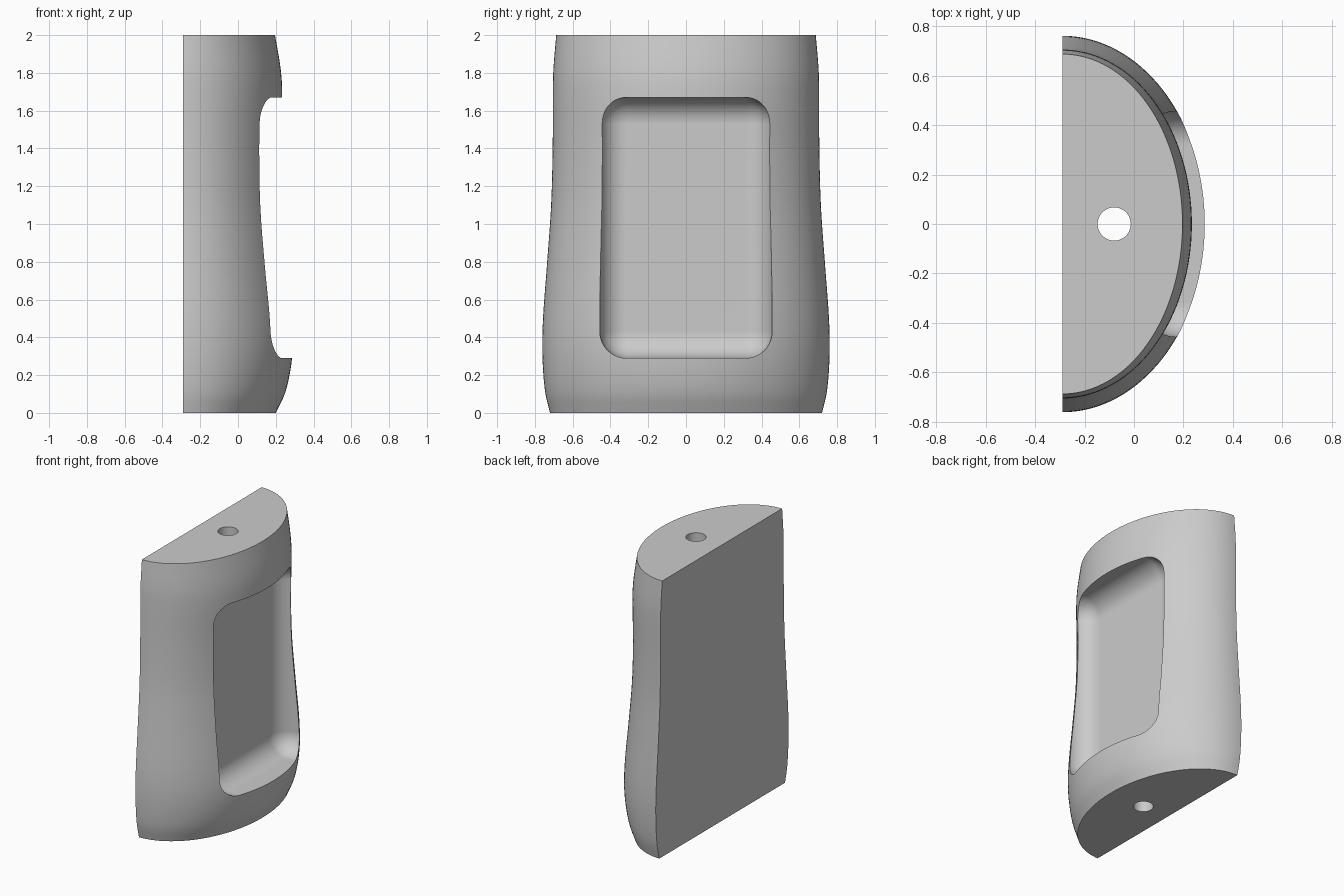
import bpy
import bmesh
from math import sin, cos, pi
from mathutils import Matrix, Vector

default = bpy.data.objects.get("Cube")
if default:
    bpy.data.objects.remove(default, do_unlink=True)

BACK = -0.29

grey = bpy.data.materials.new("plain grey")
grey.use_nodes = True
colour = (0.6, 0.6, 0.6, 1)
grey.diffuse_color = colour
grey.node_tree.nodes["Principled BSDF"].inputs["Base Color"].default_value = colour


def make_object(name, bm):
    bmesh.ops.recalc_face_normals(bm, faces=bm.faces)
    mesh = bpy.data.meshes.new(name)
    bm.to_mesh(mesh)
    bm.free()
    mesh.materials.append(grey)
    obj = bpy.data.objects.new(name, mesh)
    bpy.context.collection.objects.link(obj)
    return obj


def smooth_profile(keys, steps):
    """Catmull-Rom curve through the key points."""
    pts = [Vector(k) for k in keys]
    pts = [2 * pts[0] - pts[1]] + pts + [2 * pts[-1] - pts[-2]]
    out = []
    for a, b, c, d in zip(pts, pts[1:], pts[2:], pts[3:]):
        for i in range(steps):
            t = i / steps
            out.append(0.5 * (2 * b + (c - a) * t + (2 * a - 5 * b + 4 * c - d) * t**2
                              + (3 * b - a - 3 * c + d) * t**3))
    return out + [pts[-2]]


# Grip body: half ellipses (height, half width, front x) lofted upward
profile = [(0, 0.72, 0.2), (0.12, 0.747, 0.254), (0.3, 0.76, 0.287),
           (0.5, 0.757, 0.284), (0.8, 0.735, 0.256), (1.1, 0.714, 0.232),
           (1.4, 0.706, 0.227), (1.67, 0.705, 0.234), (1.82, 0.702, 0.226),
           (2, 0.687, 0.196)]
bm = bmesh.new()
SIDES = 64
rings = []
for z, half_width, front in smooth_profile(profile, 4):
    angles = [pi * i / SIDES - pi / 2 for i in range(SIDES + 1)]
    rings.append([bm.verts.new((BACK + (front - BACK) * cos(a), half_width * sin(a), z))
                  for a in angles])
for low, high in zip(rings, rings[1:]):
    for i in range(SIDES):
        bm.faces.new((low[i], low[i + 1], high[i + 1], high[i]))
# Flat back and the two end caps
bm.faces.new([r[0] for r in rings] + [r[-1] for r in reversed(rings)])
bm.faces.new(rings[0])
bm.faces.new(rings[-1])
body = make_object("grip_body", bm)

# Pocket cutter: box with every edge rounded
bm = bmesh.new()
floor, outer, bottom, top, half = 0.03, 1.0, 0.29, 1.67, 0.456
size = Vector((outer - floor, 2 * half, top - bottom))
centre = Vector(((outer + floor) / 2, 0, (top + bottom) / 2))
bmesh.ops.create_cube(bm, size=1, matrix=Matrix.Translation(centre) @ Matrix.Diagonal(size).to_4x4())
bmesh.ops.bevel(bm, geom=bm.edges[:], offset=0.14, segments=10, profile=0.5, affect='EDGES')
pocket = make_object("pocket_cutter", bm)

# Rod hole cutter, running the full height
bm = bmesh.new()
bmesh.ops.create_cone(bm, cap_ends=True, segments=48, radius1=0.067, radius2=0.067,
                      depth=3, matrix=Matrix.Translation((-0.08, 0, 1)))
hole = make_object("hole_cutter", bm)

bpy.ops.object.select_all(action='DESELECT')
bpy.context.view_layer.objects.active = body
body.select_set(True)
for cutter in (pocket, hole):
    cutter.hide_render = True
    cut = body.modifiers.new(cutter.name, 'BOOLEAN')
    cut.operation = 'DIFFERENCE'
    cut.solver = 'EXACT'
    cut.object = cutter
    bpy.ops.object.modifier_apply(modifier=cut.name)
    bpy.data.objects.remove(cutter, do_unlink=True)

# Smooth curves, crisp rims, flat large faces
bpy.ops.object.shade_smooth_by_angle(angle=pi / 6)
weighted = body.modifiers.new("weighted_normals", 'WEIGHTED_NORMAL')
weighted.keep_sharp = True
